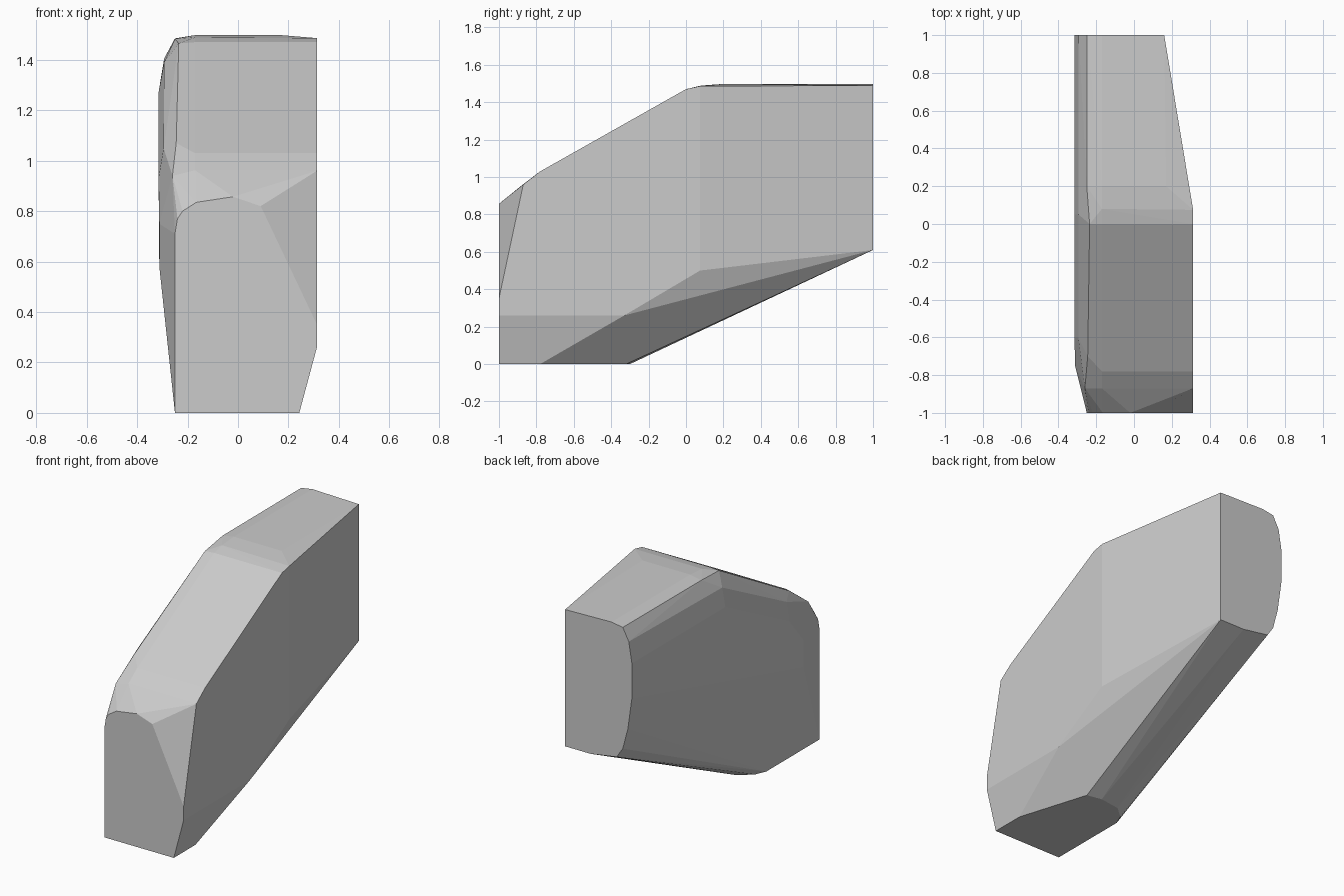
import bpy, bmesh

if "Cube" in bpy.data.objects:
    bpy.data.objects.remove(bpy.data.objects["Cube"])

# Flat front end (x, z) at y = -1
front_end = [(-.25, 0), (.243, 0), (.313, .26), (.313, .35), (.09, .82), (-.02, .857),
             (-.165, .835), (-.22, .80), (-.24, .77), (-.25, .71)]
# Flat back end (x, z) at y = 1
back_end = [(.16, 1.49), (-.25, 1.485), (-.293, 1.405), (-.315, 1.27), (-.315, 1.046),
            (-.286, .84), (-.25, .705), (-.207, .64), (-.02, .61), (.16, .61)]
# Flat right side (y, z) at x = 0.313
right_side = [(-.87, .96), (-.78, 1.03), (0, 1.47), (.075, 1.486), (.075, .50), (-.33, .26)]
# Flat base (x, y) at z = 0
base = [(.243, -.78), (.10, -.32), (0, -.30), (-.14, -.32), (-.22, -.39), (-.25, -.46)]
# Top ridge and rounded left shoulder (x, y, z)
top = [(-.17, .2, 1.498), (.17, .2, 1.498), (-.17, 1, 1.498), (-.17, .08, 1.489),
       (-.17, 0, 1.47), (-.17, -.78, 1.03), (-.17, -.87, .962)]
shoulder = [(-.25, .2, 1.483), (-.235, 0, 1.465), (-.245, -.7, 1.07), (-.26, -.87, .94),
            (-.293, .05, 1.39), (-.295, -.6, 1.05), (-.315, .05, 1.27),
            (-.315, -.6, .93), (-.312, -.75, .75), (-.312, -.75, .58)]

points = [(x, -1, z) for x, z in front_end]
points += [(x, 1, z) for x, z in back_end]
points += [(.313, y, z) for y, z in right_side]
points += [(x, y, 0) for x, y in base]
points += top + shoulder

# Wrap the sections into one faceted solid
bm = bmesh.new()
for p in points:
    bm.verts.new(p)
hull = bmesh.ops.convex_hull(bm, input=bm.verts[:])
spare = {g for g in hull["geom_interior"] + hull["geom_unused"]
         if isinstance(g, bmesh.types.BMVert)}
bmesh.ops.delete(bm, geom=list(spare), context='VERTS')
bmesh.ops.dissolve_limit(bm, angle_limit=.02, verts=bm.verts[:], edges=bm.edges[:])
bmesh.ops.recalc_face_normals(bm, faces=bm.faces[:])

mesh = bpy.data.meshes.new("faceted_block")
bm.to_mesh(mesh)
bm.free()
block = bpy.data.objects.new("faceted_block", mesh)
bpy.context.collection.objects.link(block)

grey = bpy.data.materials.new("light grey")
grey.diffuse_color = (.6, .6, .6, 1)
grey.use_nodes = True
grey.node_tree.nodes["Principled BSDF"].inputs["Base Color"].default_value = grey.diffuse_color
mesh.materials.append(grey)
